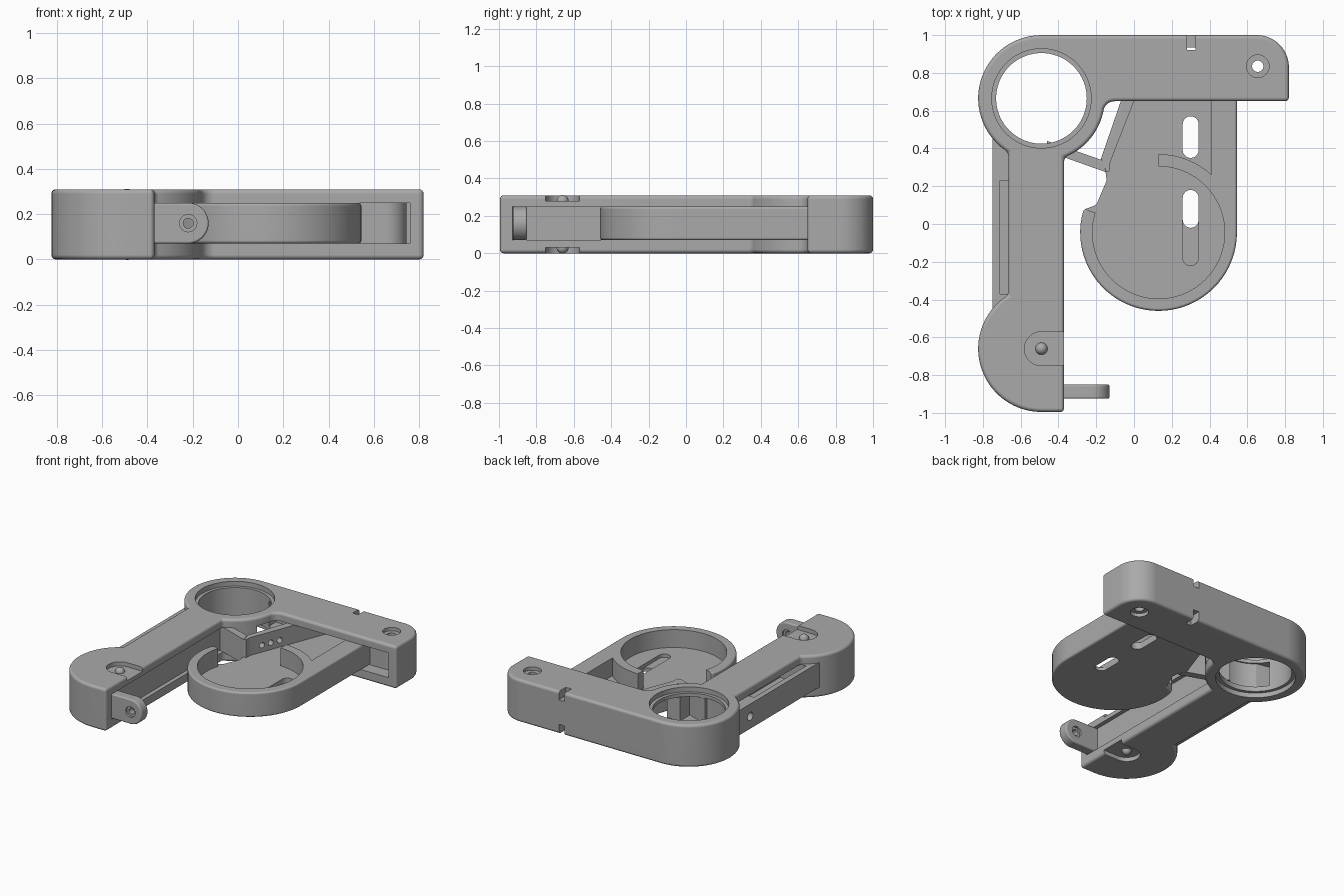
import bpy, bmesh
from math import cos, sin, radians, atan2
from mathutils import Matrix, Vector

cube = bpy.data.objects.get("Cube")
if cube:
    bpy.data.objects.remove(cube, do_unlink=True)

grey = bpy.data.materials.new("plain grey")
grey.use_nodes = True
grey.diffuse_color = (0.4, 0.4, 0.4, 1)
grey.node_tree.nodes["Principled BSDF"].inputs["Base Color"].default_value = (0.4, 0.4, 0.4, 1)

ALONG_Y = Matrix.Rotation(radians(90), 4, "X")   # (x, z) profile, extruded toward -y
H, LOW, HIGH = 0.31, 0.07, 0.25                  # body height and slot levels


def arc(cx, cy, r, a0, a1, step=5):
    n = max(2, int(abs(a1 - a0) / step))
    angles = [radians(a0 + (a1 - a0) * i / n) for i in range(n + 1)]
    return [(cx + r * cos(a), cy + r * sin(a)) for a in angles]


def circle(cx, cy, r):
    return arc(cx, cy, r, 0, 360)[:-1]


def rect(x0, y0, x1, y1):
    return [(x0, y0), (x1, y0), (x1, y1), (x0, y1)]


def upright_slot(x, y0, y1, r):
    return arc(x, y1 - r, r, 0, 180) + arc(x, y0 + r, r, 180, 360)


def prism(name, pts, a, b, matrix=None, bevel=0):
    bm = bmesh.new()
    face = bm.faces.new([bm.verts.new((x, y, a)) for x, y in pts])
    top = bmesh.ops.extrude_face_region(bm, geom=[face])["geom"]
    bmesh.ops.translate(bm, vec=(0, 0, b - a), verts=[v for v in top if isinstance(v, bmesh.types.BMVert)])
    bmesh.ops.recalc_face_normals(bm, faces=bm.faces)
    if matrix:
        bm.transform(matrix)
    mesh = bpy.data.meshes.new(name)
    bm.to_mesh(mesh)
    bm.free()
    mesh.materials.append(grey)
    obj = bpy.data.objects.new(name, mesh)
    bpy.context.collection.objects.link(obj)
    if bevel:
        mod = obj.modifiers.new("edge", "BEVEL")
        mod.width, mod.segments, mod.angle_limit = bevel, 4, radians(40)
        apply(obj, mod)
    return obj


def apply(obj, mod):
    bpy.context.view_layer.objects.active = obj
    bpy.ops.object.modifier_apply(modifier=mod.name)


def cut(obj, pts, a, b, matrix=None):
    tool = prism("cutter", pts, a, b, matrix)
    tool.hide_render = True
    mod = obj.modifiers.new("cut", "BOOLEAN")
    mod.operation, mod.solver, mod.object = "DIFFERENCE", "EXACT", tool
    apply(obj, mod)
    bpy.data.objects.remove(tool, do_unlink=True)


def countersink(obj, x, y, r_wide, r_hole, depth, lo, hi, matrix=None):
    cut(obj, circle(x, y, r_hole), lo - 0.1, hi + 0.1, matrix)
    cut(obj, circle(x, y, r_wide), hi - depth, hi + 0.1, matrix)
    cut(obj, circle(x, y, r_wide), lo - 0.1, lo + depth, matrix)


# L-shaped body: ring corner, long bar, arm and round foot
RX, RY, PY, R = -0.49, 0.665, -0.66, 0.335
outline = [(-0.37, -0.995)]
outline += arc(RX, RY, R, -69, -12)
outline += arc(-0.103, 0.59, 0.06, 168, 90, 12)
outline += [(0.82, 0.65)]
outline += arc(0.65, 0.83, 0.17, 0, 90)
outline += arc(RX, RY, R, 90, 238.5)
outline += arc(RX, PY, R, 121.5, 270)
body = prism("body", outline, 0, H, bevel=0.02)

# slots for the lever and the swinging cup
lever_slot = [(-0.3, -0.93), (-0.3, 0.6), (-0.755, 0.55)] + arc(RX, PY, 0.267, 175, 270)
cut(body, lever_slot, LOW, HIGH)
cut(body, rect(-0.35, 0.5, 0.76, 0.935), LOW, HIGH)

# ring opening, pivot hole, pin recesses and back notches
countersink(body, RX, RY, 0.263, 0.24, 0.035, 0, H)
countersink(body, 0.655, 0.835, 0.06, 0.03, 0.025, 0, H)
recess = arc(RX, PY, 0.09, 90, 270) + [(-0.3, PY - 0.09), (-0.3, PY + 0.09)]
for lo, hi in ((-0.1, 0.03), (H - 0.03, H + 0.1)):
    cut(body, recess, lo, hi)
for lo, hi in ((-0.1, LOW), (HIGH, H + 0.1)):
    cut(body, rect(0.28, 0.92, 0.325, 1.1), lo - 0.001, hi)

# domed pivot pins
pins = []
for side, z in (("upper", H - 0.03), ("lower", 0.03)):
    bpy.ops.mesh.primitive_uv_sphere_add(segments=32, ring_count=16, radius=0.032, location=(RX, PY, z))
    pin = bpy.context.object
    pin.name = side + "_pin"
    pin.data.materials.append(grey)
    pins.append(pin)

# lever inside the arm
lever_shape = [(-0.4, -0.925), (-0.4, 0.42), (-0.75, 0.5)] + arc(RX, PY, 0.26, 180, 270)
lever = prism("lever", lever_shape, LOW, HIGH)
cut(lever, circle(RX, RY, 0.25), 0, H)
cut(lever, rect(-0.71, -0.37, -0.5, 0.23), 0.11, H)
cut(lever, circle(0.33, 0.16, 0.03), -0.9, -0.62,
    Matrix(((0, 0, 1, 0), (1, 0, 0, 0), (0, 1, 0, 0), (0, 0, 0, 1))))

# rounded tab at the foot of the lever
tab_shape = [(-0.42, HIGH), (-0.42, LOW)] + arc(-0.22, 0.16, 0.09, -90, 90)
tab = prism("lever_tab", tab_shape, 0.85, 0.925, ALONG_Y, 0.01)
countersink(tab, -0.22, 0.16, 0.038, 0.022, 0.015, 0.85, 0.925, ALONG_Y)

# swinging cup with a raised rim and a walled neck
CX, CY, OUT, IN = 0.13, -0.045, 0.415, 0.35
cup_shape = arc(CX, CY, OUT, 163, 360)
cup_shape += [(0.545, 0.9), (0.03, 0.9), (-0.07, 0.65), (-0.175, 0.345),
              (-0.15, 0.27), (-0.145, 0.23), (-0.2, 0.1)]
cup = prism("cup", cup_shape, LOW, HIGH, bevel=0.014)
cut(cup, circle(CX, CY, IN), 0.12, H)
neck = [(0.41, 0.88), (0.09, 0.88), (0, 0.65), (-0.125, 0.33), (-0.13, 0.28), (-0.4, 0.22)]
neck += arc(CX, CY, 0.5, 163, 162) + arc(CX, CY, 0.3, 163, 90)
neck += arc(CX, CY, OUT, 90, 47.6)
cut(cup, neck, 0.12, H)

# floor slots
cut(cup, upright_slot(0.3, 0.35, 0.57, 0.042), 0, H)
cut(cup, upright_slot(0.3, -0.02, 0.18, 0.042), 0, H)
cut(cup, upright_slot(0.3, -0.22, 0.18, 0.042), 0.095, H)

# three holes through the neck wall
along = Vector((0.15, 0.38, 0)).normalized()
across = Vector((along.y, -along.x, 0))
for s in (0.07, 0.14, 0.21):
    at = Vector((-0.13, 0.35, 0.17)) + along * s
    cut(cup, circle(0, 0, 0.02), -0.09, 0.09,
        Matrix.Translation(at) @ across.to_track_quat("Z", "Y").to_matrix().to_4x4())

# strip from the neck wall into the ring, and hinge boss
strip = prism("neck_strip", [(-0.46, 0.385), (-0.15, 0.275), (-0.16, 0.335), (-0.46, 0.44)], LOW, HIGH)
boss = prism("hinge_boss", arc(0.655, 0.835, 0.09, -90, 90) + [(0.53, 0.925), (0.53, 0.745)], LOW, HIGH)
cut(boss, circle(0.655, 0.835, 0.03), 0, H)

# smooth shading with crisp edges
for obj in [body, lever, tab, cup, strip, boss] + pins:
    bpy.ops.object.select_all(action="DESELECT")
    obj.select_set(True)
    bpy.context.view_layer.objects.active = obj
    bpy.ops.object.shade_smooth_by_angle(angle=radians(35))
    obj.modifiers.new("normals", "WEIGHTED_NORMAL").keep_sharp = True
